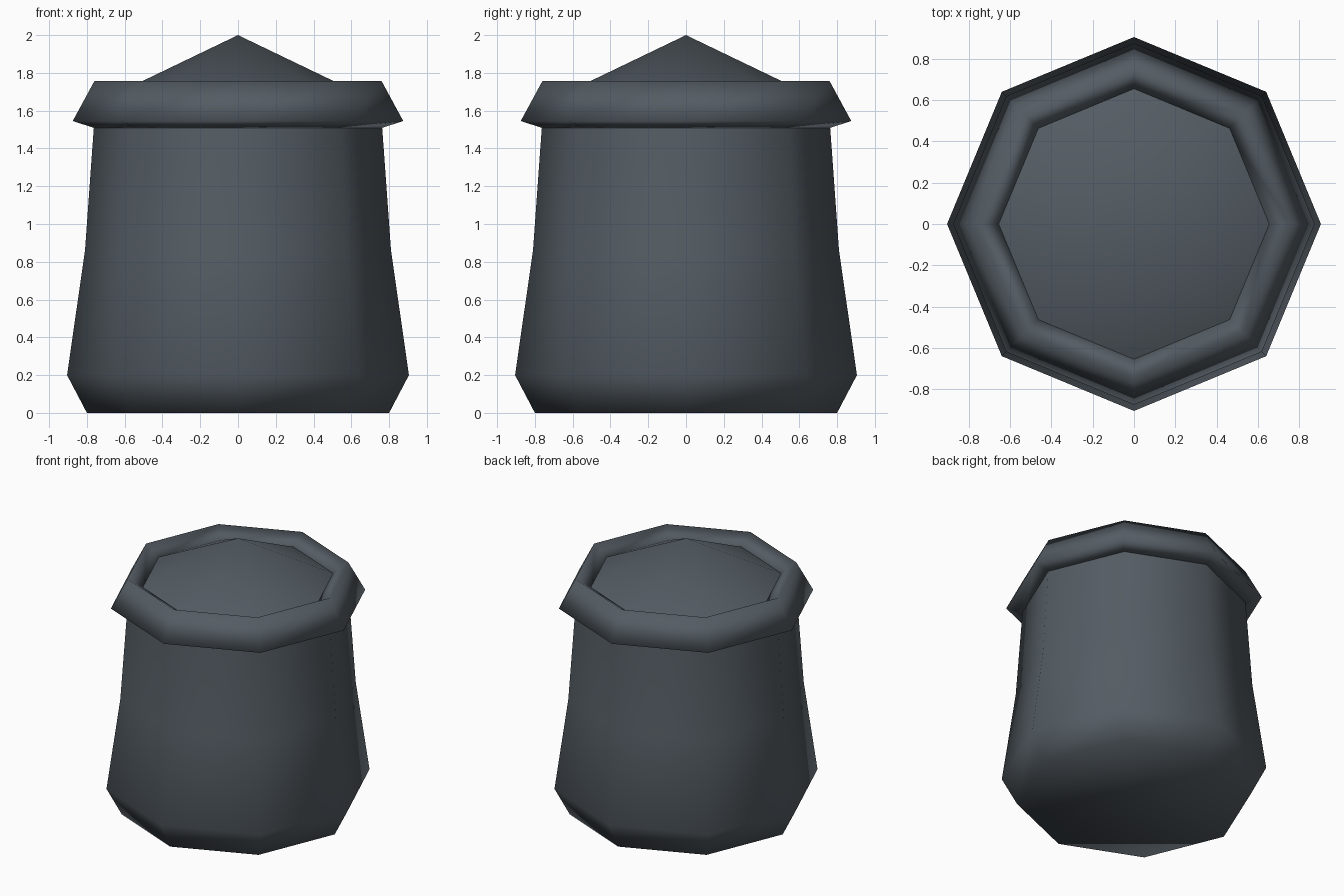
import bpy, bmesh, math

cube = bpy.data.objects.get("Cube")
if cube:
    bpy.data.objects.remove(cube, do_unlink=True)

SIDES = 8

slate = bpy.data.materials.new("dark_slate")
slate.use_nodes = True
colour = (0.088, 0.107, 0.125, 1)
slate.diffuse_color = colour
slate.node_tree.nodes["Principled BSDF"].inputs["Base Color"].default_value = colour


def lathe(name, profile, closed=False, cap_bottom=False, apex=None):
    """Turn a (radius, height) profile into an eight-sided smooth shell."""
    bm = bmesh.new()
    rings = []
    for r, z in profile:
        rings.append([bm.verts.new((r * math.cos(a), r * math.sin(a), z))
                      for a in (math.tau * i / SIDES for i in range(SIDES))])
    pairs = list(zip(rings, rings[1:]))
    if closed:
        pairs.append((rings[-1], rings[0]))
    for low, high in pairs:
        for i in range(SIDES):
            j = (i + 1) % SIDES
            bm.faces.new((low[i], low[j], high[j], high[i]))
    if cap_bottom:
        bm.faces.new(rings[0][::-1])
    if apex is not None:
        tip = bm.verts.new((0, 0, apex))
        for i in range(SIDES):
            bm.faces.new((rings[-1][i], rings[-1][(i + 1) % SIDES], tip))
    if closed:
        bmesh.ops.recalc_face_normals(bm, faces=bm.faces)
    for face in bm.faces:
        face.smooth = True
    mesh = bpy.data.meshes.new(name)
    bm.to_mesh(mesh)
    bm.free()
    mesh.materials.append(slate)
    obj = bpy.data.objects.new(name, mesh)
    bpy.context.collection.objects.link(obj)
    return obj


# Tapered body with a chamfered foot
lathe("body", [(0.80, 0), (0.905, 0.2), (0.81, 0.86), (0.762, 1.53)], cap_bottom=True)

# Overhanging rim
lathe("rim", [(0.75, 1.505), (0.875, 1.545), (0.76, 1.757), (0.64, 1.675)], closed=True)

# Shallow pointed lid, its edge sunk inside the rim
lathe("lid", [(0.67, 1.678)], apex=2.0)
